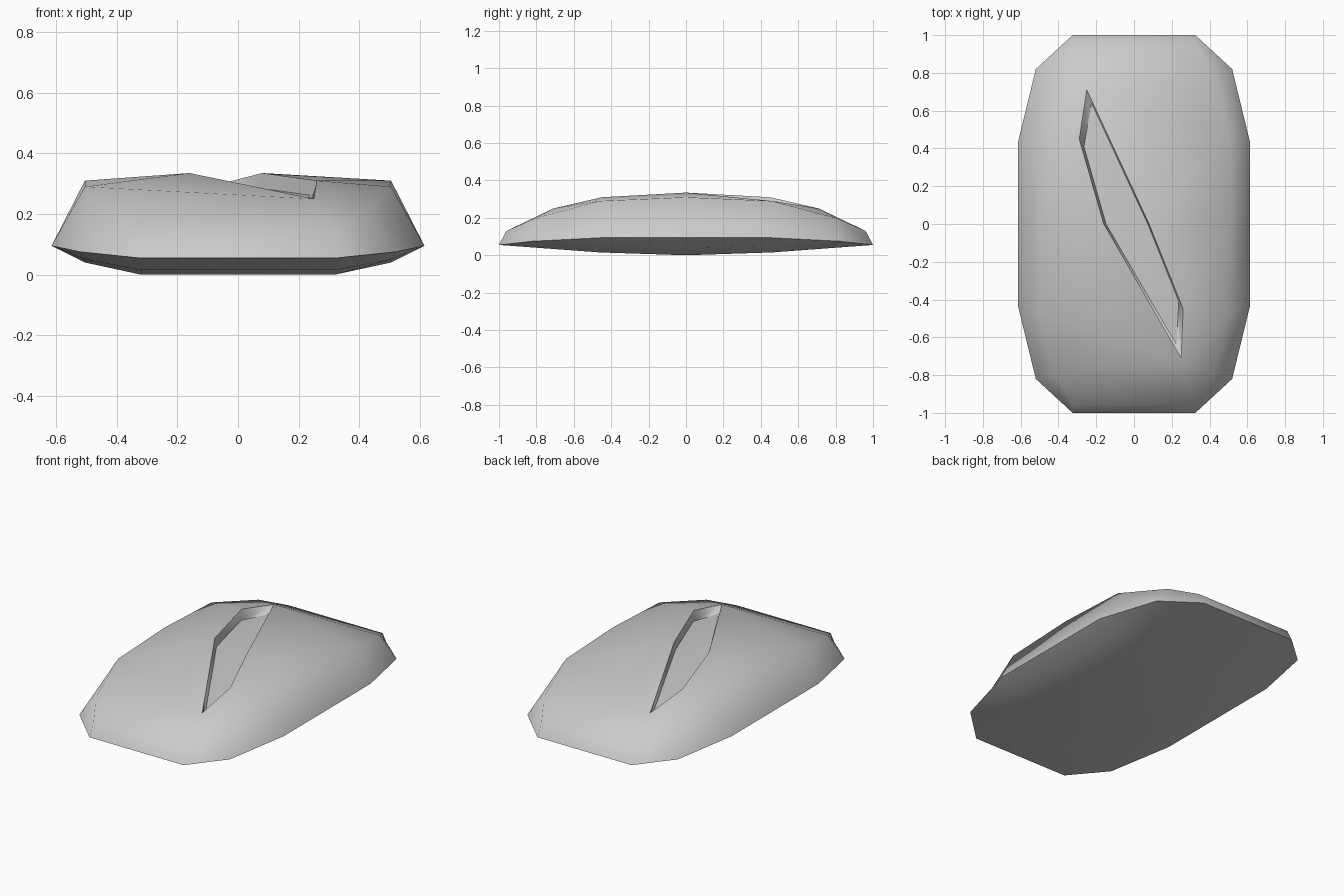
import bpy
import bmesh

cube = bpy.data.objects.get("Cube")
if cube:
    bpy.data.objects.remove(cube)

mat = bpy.data.materials.new("plain grey")
mat.use_nodes = True
GREY = (0.6, 0.6, 0.6, 1)
mat.diffuse_color = GREY
mat.node_tree.nodes["Principled BSDF"].inputs["Base Color"].default_value = GREY

bm = bmesh.new()
cache = {}


def vert(p):
    """Shared vertex at a point."""
    key = tuple(round(c, 4) for c in p)
    if key not in cache:
        cache[key] = bm.verts.new(key)
    return cache[key]


def face(*points):
    return bm.faces.new([vert(p) for p in points])


def ring(half, s):
    """Side chain from one end to the other, on side s (half runs end to middle)."""
    first = [(s * x, s * y, z) for x, y, z in half]
    return first + [(x, -y, z) for x, y, z in reversed(first[:-1])]


# Side chains, from the end of the shell to its middle
upper = [(-.325, .96, .13), (-.42, .8, .2), (-.505, .46, .29), (-.505, 0, .31)]
rim = [(-.325, 1, .055), (-.52, .82, .075), (-.615, .43, .095), (-.615, 0, .095)]
keel = [(-.32, .46, .015), (-.32, 0, 0)]
chine = [(-.505, .46, .05), (-.505, 0, .04)]

# Slanted groove: tip, shoulder and middle of each lip, and of the floor
lip = {1: [(-.25, .71, .25), (-.29, .45, .31), (-.16, 0, .335)],
       -1: [(.25, -.71, .25), (.26, -.45, .31), (.08, 0, .335)]}
floor = {1: [(-.225, .64, .225), (-.265, .41, .262), (-.148, 0, .285)],
         -1: [(.225, -.64, .225), (.237, -.41, .262), (.073, 0, .285)]}

sharp = set()


def mark(a, b):
    sharp.add(frozenset((vert(a), vert(b))))


for s in (1, -1):
    up, rm, kl, ch = (ring(c, s) for c in (upper, rim, keel, chine))
    tip, shoulder, middle = lip[s]
    far_tip = lip[-s][0]

    # Top shell on this side of the groove
    face(tip, up[0], up[1])
    face(tip, up[1], up[2], shoulder)
    face(shoulder, up[2], up[3], middle)
    face(middle, up[3], up[4])
    face(middle, up[4], far_tip)
    face(far_tip, up[4], up[5])
    face(far_tip, up[5], up[6])

    # Side wall
    for i in range(6):
        face(up[i], up[i + 1], rm[i + 1], rm[i])
        mark(rm[i], rm[i + 1])

    # End: top slope and end wall
    other_up, other_rm = ring(upper, -s), ring(rim, -s)
    face(up[0], tip, other_up[6])
    face(up[0], other_up[6], other_rm[6], rm[0])
    mark(rm[0], other_rm[6])

    # Underside edge
    for i in range(2):
        face(rm[i + 2], rm[i + 3], ch[i + 1], ch[i])
        face(ch[i], ch[i + 1], kl[i + 1], kl[i])
    for corner, end, wide, c, k in ((rm[1], rm[0], rm[2], ch[0], kl[0]),
                                    (rm[5], rm[6], rm[4], ch[2], kl[2])):
        face(corner, wide, c)
        face(corner, c, k, end)

    # Half of the underside centre
    other_kl = ring(keel, -s)
    face(kl[0], kl[1], other_kl[1], other_kl[2])
    face(rm[0], kl[0], other_kl[2], other_rm[6])

    # Groove walls and half of the groove floor
    top_line, low_line = lip[s] + [far_tip], floor[s] + [floor[-s][0]]
    for i in range(3):
        face(top_line[i], top_line[i + 1], low_line[i + 1], low_line[i])
        mark(top_line[i], top_line[i + 1])
        mark(low_line[i], low_line[i + 1])
    face(*floor[s], floor[-s][2])

# Smooth shading with crisp rim and groove edges
bmesh.ops.recalc_face_normals(bm, faces=bm.faces[:])
for f in bm.faces:
    f.smooth = True
for e in bm.edges:
    e.smooth = frozenset(e.verts) not in sharp

mesh = bpy.data.meshes.new("grooved_shell")
bm.to_mesh(mesh)
bm.free()
mesh.materials.append(mat)
bpy.context.collection.objects.link(bpy.data.objects.new("grooved_shell", mesh))
